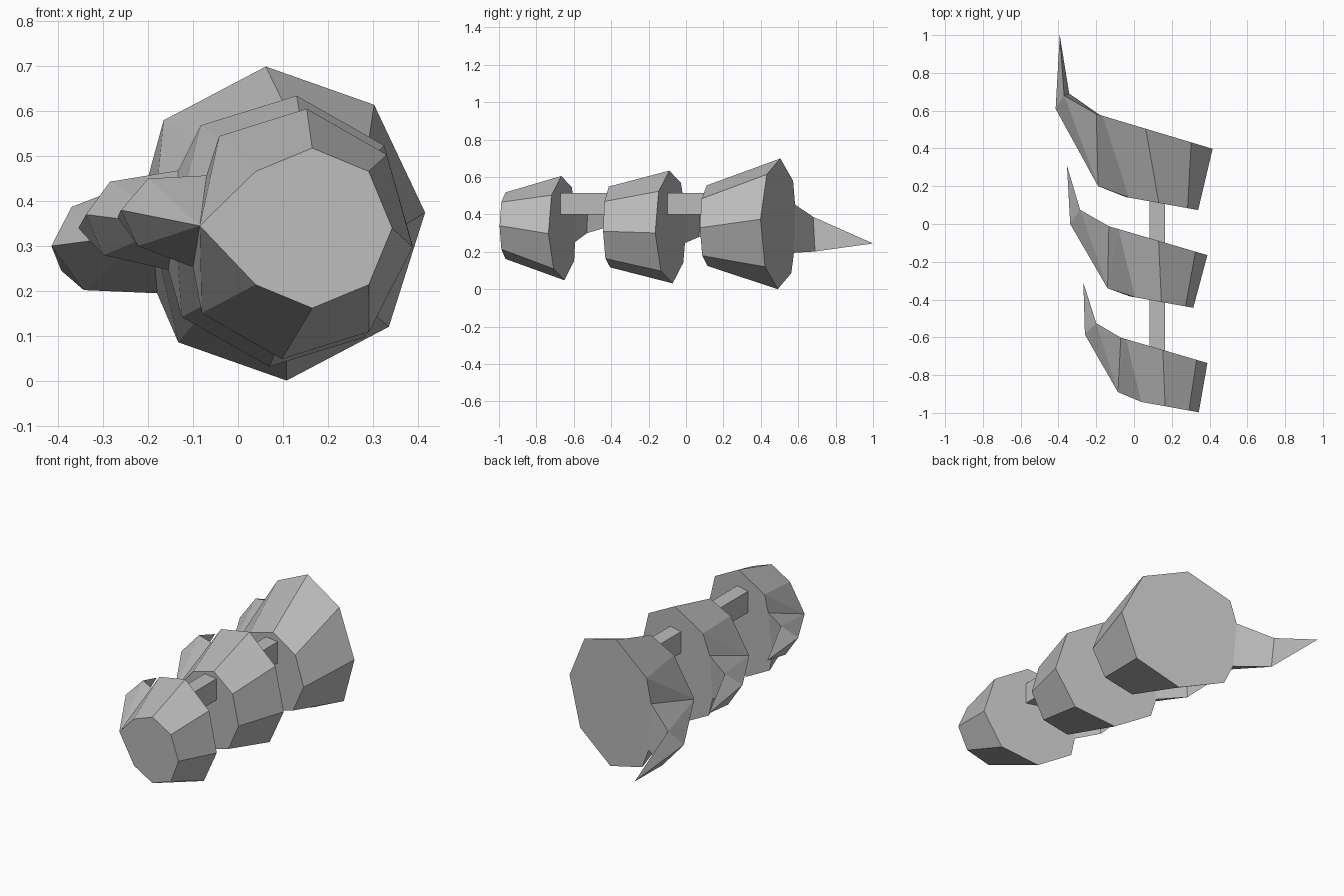
import bpy
import bmesh
from math import cos, sin, radians
from mathutils import Vector

default_cube = bpy.data.objects.get("Cube")
if default_cube:
    bpy.data.objects.remove(default_cube, do_unlink=True)

# One flat grey for everything
grey = bpy.data.materials.new("plain_grey")
grey.use_nodes = True
grey_color = (0.5, 0.5, 0.5, 1.0)
grey.diffuse_color = grey_color
grey.node_tree.nodes["Principled BSDF"].inputs["Base Color"].default_value = grey_color


def finish(name, bm):
    bmesh.ops.recalc_face_normals(bm, faces=bm.faces[:])
    mesh = bpy.data.meshes.new(name)
    bm.to_mesh(mesh)
    bm.free()
    mesh.materials.append(grey)
    obj = bpy.data.objects.new(name, mesh)
    bpy.context.collection.objects.link(obj)
    return obj


def ring(bm, centre, radii, turn, plane):
    """Eight-sided ring lying on the slanted plane y = plane[0] + plane[1] * x."""
    verts = []
    for i in range(8):
        angle = radians(turn + 45 * i)
        x = centre[0] + radii[0] * cos(angle)
        z = centre[1] + radii[1] * sin(angle)
        verts.append(bm.verts.new((x, plane[0] + plane[1] * x, z)))
    return verts


def segment(name, front, rear, nose, upper, outer, lower, tip, root_top, root_low):
    """Flared eight-sided body whose one side is drawn out into a swept-back spike."""
    bm = bmesh.new()
    f = ring(bm, *front)
    r = ring(bm, *rear)
    f[4].co = Vector(nose)
    bm.verts.remove(r[4])
    offset, slope = rear[3]

    def on_rear(x, z):
        return bm.verts.new((x, offset + slope * x, z))

    top, low = on_rear(*root_top), on_rear(*root_low)
    a, b, c, t = (bm.verts.new(p) for p in (upper, outer, lower, tip))

    # End caps
    bm.faces.new(f)
    bm.faces.new(r[:4] + [top, low] + r[5:])
    # Body walls away from the spike
    for i in (5, 6, 7, 0, 1, 2):
        j = (i + 1) % 8
        bm.faces.new((f[i], f[j], r[j], r[i]))
    bm.faces.new((f[3], f[4], r[3]))
    bm.faces.new((f[4], f[5], r[5]))
    # Fan from the nose to the spike
    fan = [r[3], top, a, b, c, low, r[5]]
    for p, q in zip(fan, fan[1:]):
        bm.faces.new((f[4], p, q))
    # Spike back and point
    bm.faces.new((top, a, c, low))
    for p, q in ((a, b), (b, c), (c, a)):
        bm.faces.new((p, q, t))
    return finish(name, bm)


def rod(name, y_start, y_end):
    bm = bmesh.new()
    bmesh.ops.create_cube(bm, size=1)
    bmesh.ops.scale(bm, vec=(0.08, y_end - y_start, 0.115), verts=bm.verts)
    bmesh.ops.translate(bm, vec=(0.123, (y_start + y_end) / 2, 0.458), verts=bm.verts)
    return finish(name, bm)


# Segments from front to back, each larger than the one before
segment("front_segment",
        front=((0.165, 0.34), (0.178, 0.178), 0, (-0.935, -0.18)),
        rear=((0.125, 0.327), (0.265, 0.28), -6, (-0.622, -0.293)),
        nose=(-0.085, -0.89, 0.345),
        upper=(-0.2, -0.525, 0.45), outer=(-0.26, -0.585, 0.38),
        lower=(-0.223, -0.53, 0.3), tip=(-0.268, -0.31, 0.365),
        root_top=(-0.07, 0.457), root_low=(-0.1, 0.253))

segment("middle_segment",
        front=((0.125, 0.333), (0.19, 0.217), -6, (-0.387, -0.18)),
        rear=((0.1, 0.333), (0.29, 0.303), -6, (-0.051, -0.293)),
        nose=(-0.14, -0.34, 0.345),
        upper=(-0.285, 0.075, 0.443), outer=(-0.338, 0, 0.37),
        lower=(-0.3, 0.07, 0.28), tip=(-0.355, 0.31, 0.34),
        root_top=(-0.133, 0.468), root_low=(-0.155, 0.247))

segment("rear_segment",
        front=((0.12, 0.34), (0.22, 0.216), -3, (0.135, -0.18)),
        rear=((0.085, 0.35), (0.332, 0.35), 4, (0.523, -0.3)),
        nose=(-0.19, 0.2, 0.33),
        upper=(-0.37, 0.68, 0.387), outer=(-0.415, 0.61, 0.3),
        lower=(-0.343, 0.69, 0.202), tip=(-0.393, 1.0, 0.245),
        root_top=(-0.2, 0.453), root_low=(-0.18, 0.195))

# Square rods joining the segments
rod("front_rod", -0.69, -0.36)
rod("rear_rod", -0.12, 0.16)
